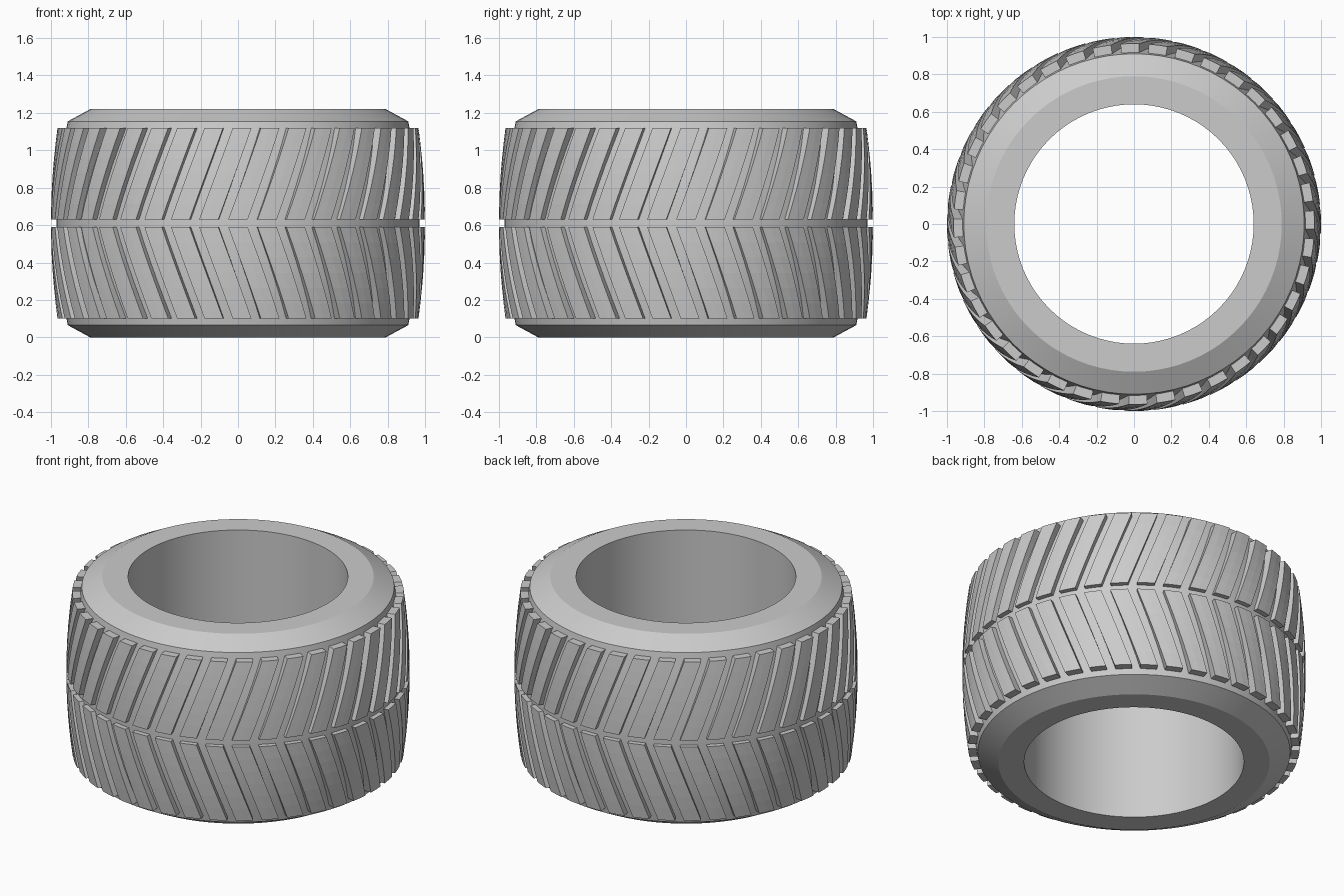
import bpy, bmesh, math

if "Cube" in bpy.data.objects:
    bpy.data.objects.remove(bpy.data.objects["Cube"])

MID = 0.61          # height of the tyre's centre line
HALF = 0.51         # distance from the centre line to the tread edge
COUNT = 40          # tread blocks per row
SEG = 80            # sides of the tyre body
LEAN = math.radians(10.3)

rubber = bpy.data.materials.new("grey rubber")
rubber.diffuse_color = (0.6, 0.6, 0.6, 1)
rubber.use_nodes = True
rubber.node_tree.nodes["Principled BSDF"].inputs["Base Color"].default_value = rubber.diffuse_color


def make_object(name, bm):
    bmesh.ops.recalc_face_normals(bm, faces=bm.faces)
    mesh = bpy.data.meshes.new(name)
    bm.to_mesh(mesh)
    bm.free()
    mesh.materials.append(rubber)
    obj = bpy.data.objects.new(name, mesh)
    bpy.context.collection.objects.link(obj)
    return obj


def polar(r, a, z):
    return (r * math.cos(a), r * math.sin(a), z)


def core_radius(z):
    return 0.97 - 0.053 * ((z - MID) / HALF) ** 2


def tread_radius(z):
    return 1.0 - 0.035 * ((z - MID) / HALF) ** 2


# Tyre body: closed profile spun around z
heights = [0.10 + 1.02 * i / 10 for i in range(11)]
profile = [(0.64, 0), (0.79, 0), (0.91, 0.065)]
profile += [(core_radius(z), z) for z in heights]
profile += [(0.91, 1.155), (0.79, 1.22), (0.64, 1.22)]
bm = bmesh.new()
rings = [[bm.verts.new(polar(r, math.tau * s / SEG, z)) for r, z in profile]
         for s in range(SEG)]
for s in range(SEG):
    a, b = rings[s], rings[(s + 1) % SEG]
    for i in range(len(profile)):
        j = (i + 1) % len(profile)
        bm.faces.new((a[i], b[i], b[j], a[j]))
body = make_object("tyre_body", bm)
for poly in body.data.polygons:
    poly.use_smooth = True
body.data.set_sharp_from_angle(angle=math.radians(12))


# Tread rows: slanted curved blocks, mirrored about the centre line
def tread_row(name, side):
    bm = bmesh.new()
    rows, cols = 6, 2
    pitch = math.tau / COUNT
    width = pitch * 0.66
    for k in range(COUNT):
        start = -math.pi / 2 + k * pitch - width / 2
        outer, inner = [], []
        for i in range(rows + 1):
            t = i / rows
            z = MID + side * (0.021 + (HALF - 0.021) * t)
            angles = [start + LEAN * t + width * c / cols for c in range(cols + 1)]
            outer.append([bm.verts.new(polar(tread_radius(z), a, z)) for a in angles])
            inner.append([bm.verts.new(polar(core_radius(z) - 0.01, a, z)) for a in angles])
        for i in range(rows):
            for c in range(cols):
                for g in (outer, inner):
                    bm.faces.new((g[i][c], g[i][c + 1], g[i + 1][c + 1], g[i + 1][c]))
            for c in (0, cols):
                bm.faces.new((outer[i][c], outer[i + 1][c], inner[i + 1][c], inner[i][c]))
        for i in (0, rows):
            for c in range(cols):
                bm.faces.new((outer[i][c], outer[i][c + 1], inner[i][c + 1], inner[i][c]))
    return make_object(name, bm)


tread_row("upper_tread_blocks", 1)
tread_row("lower_tread_blocks", -1)
